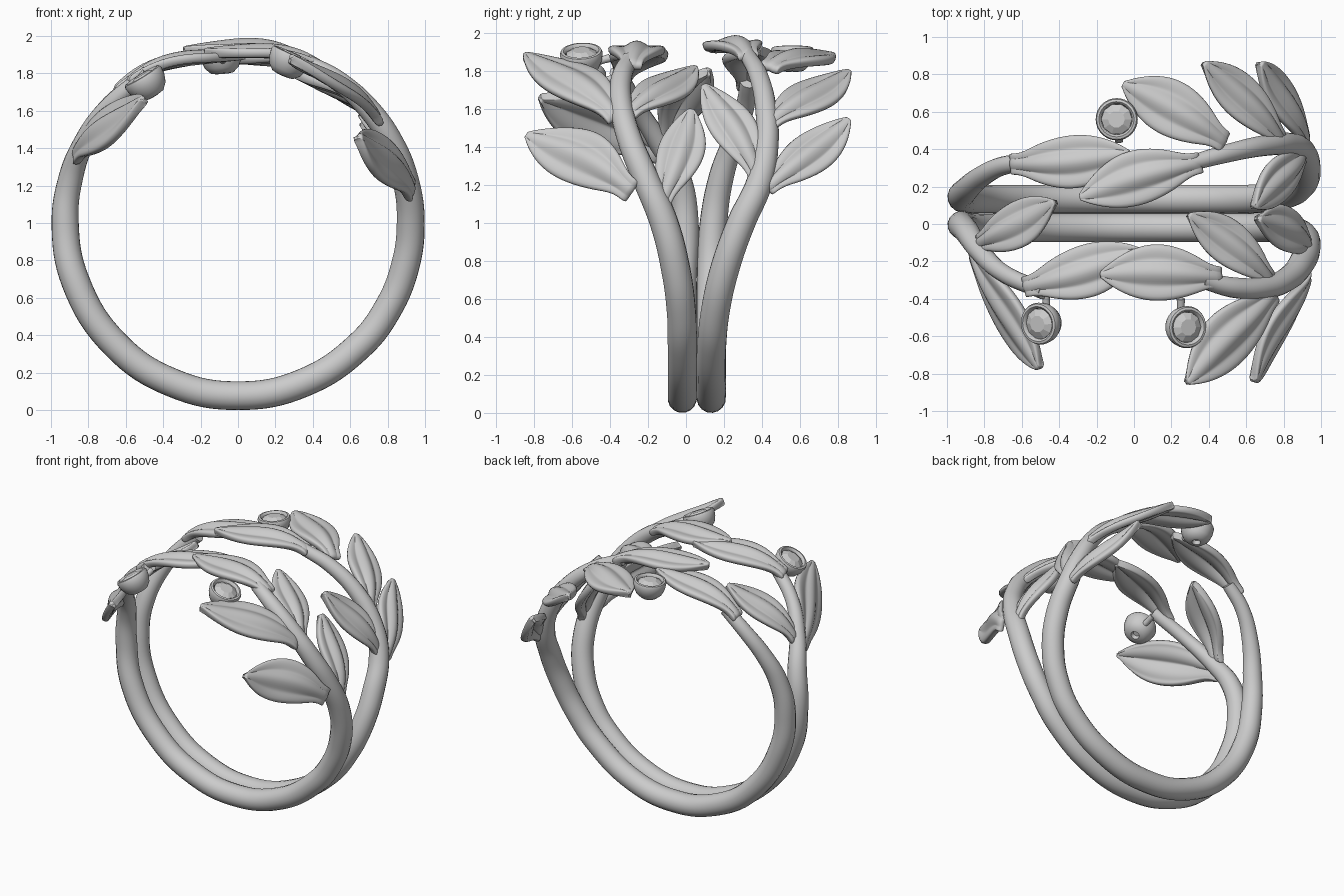
import bpy, bmesh, math
from mathutils import Vector

if "Cube" in bpy.data.objects:
    bpy.data.objects.remove(bpy.data.objects["Cube"])

R = 0.923          # centre-line radius of the ring, axis along y at z = 1


def smooth(ob, angle=40):
    bpy.ops.object.select_all(action='DESELECT')
    ob.select_set(True)
    bpy.context.view_layer.objects.active = ob
    bpy.ops.object.shade_smooth_by_angle(angle=math.radians(angle))


def on_ring(t, y, r):
    return Vector((r * math.sin(t), y, 1 - r * math.cos(t)))


def to_ring(p):
    # angle from the bottom in 0..2pi, so nothing wraps at the top
    return math.atan2(p[0], 1 - p[2]) % (2 * math.pi), p[1], math.hypot(p[0], p[2] - 1)


def tube(name, pts, radii):
    cu = bpy.data.curves.new(name, 'CURVE')
    cu.dimensions = '3D'
    cu.bevel_depth = 1
    cu.bevel_resolution = 6
    cu.use_fill_caps = True
    cu.resolution_u = 8
    sp = cu.splines.new('BEZIER')
    sp.bezier_points.add(len(pts) - 1)
    for b, p, r in zip(sp.bezier_points, pts, radii):
        b.co = p
        b.radius = r
        b.handle_left_type = b.handle_right_type = 'AUTO'
    ob = bpy.data.objects.new(name, cu)
    bpy.context.collection.objects.link(ob)
    bpy.ops.object.select_all(action='DESELECT')
    ob.select_set(True)
    bpy.context.view_layer.objects.active = ob
    bpy.ops.object.convert(target='MESH')
    smooth(bpy.context.object)


def band(name, path):
    # path rows: angle from the bottom (degrees), y, tube radius
    tube(name, [on_ring(math.radians(a), y, R + (0.077 - r) * 0.3) for a, y, r in path],
         [r for _, _, r in path])


def leaf(name, base, tip, width, tilt=0.0):
    # grid laid out on the unrolled ring surface, then wrapped round it
    t0, y0, r0 = to_ring(base)
    t1, y1, r1 = to_ring(tip)
    along = Vector(((t1 - t0) * R, y1 - y0))
    side = Vector((-along.y, along.x)).normalized()
    nv, nu = 18, 12
    bm = bmesh.new()
    rows = []
    for i in range(nv + 1):
        v = 1 - (1 - i / nv) ** 1.4          # denser rows at the rounded tip
        w = width / 2 * max(0.32 * (1 - v) + 0.08, max(0, math.sin(math.pi * v ** 1.12)) ** 0.78)
        fade = math.sin(math.pi * min(1, v * 0.95 + 0.03))
        row = []
        for j in range(nu + 1):
            u = 2 * j / nu - 1
            # raised midrib, grooves beside it, slightly drooping rims
            h = fade * (0.018 * math.cos(2.2 * math.pi * u) * (1 - 0.5 * abs(u)) - 0.03 * u * u)
            h += tilt * u * w + 0.012 * math.sin(2 * math.pi * v)
            s = along * v + side * (u * w + 0.02 * math.sin(math.pi * v))
            row.append(bm.verts.new(on_ring(t0 + s.x / R, y0 + s.y, r0 + (r1 - r0) * v + h)))
        rows.append(row)
    for a, b in zip(rows, rows[1:]):
        for j in range(nu):
            bm.faces.new((a[j], a[j + 1], b[j + 1], b[j]))
    bmesh.ops.recalc_face_normals(bm, faces=bm.faces)
    me = bpy.data.meshes.new(name)
    bm.to_mesh(me)
    bm.free()
    ob = bpy.data.objects.new(name, me)
    bpy.context.collection.objects.link(ob)
    so = ob.modifiers.new('thickness', 'SOLIDIFY')
    so.thickness = 0.05
    so.offset = 0
    su = ob.modifiers.new('round', 'SUBSURF')
    su.levels = su.render_levels = 1
    smooth(ob, 80)


def lathe(name, profile, n, loc, normal, angle):
    bm = bmesh.new()
    rings = [[bm.verts.new((r * math.cos(2 * math.pi * k / n), r * math.sin(2 * math.pi * k / n), z))
              for k in range(n)] for r, z in profile]
    for a, b in zip(rings, rings[1:]):
        for k in range(n):
            bm.faces.new((a[k], a[(k + 1) % n], b[(k + 1) % n], b[k]))
    bm.faces.new(rings[0][::-1])
    bm.faces.new(rings[-1])
    bmesh.ops.recalc_face_normals(bm, faces=bm.faces)
    me = bpy.data.meshes.new(name)
    bm.to_mesh(me)
    bm.free()
    ob = bpy.data.objects.new(name, me)
    bpy.context.collection.objects.link(ob)
    ob.location = loc
    ob.rotation_mode = 'QUATERNION'
    ob.rotation_quaternion = Vector((0, 0, 1)).rotation_difference(Vector(normal))
    smooth(ob, angle)


# Two bands that touch at the bottom and spread apart at the top
band('front_band', [(-149, -.36, .045), (-131, -.26, .047), (-118, -.15, .055), (-105, -.04, .066),
                    (-90, -.005, .073), (-70, -.02, .077), (-45, -.02, .077), (-22, -.02, .077),
                    (0, -.02, .077), (22, -.02, .077), (45, -.02, .077), (60, -.025, .077),
                    (75, -.055, .077), (90, -.115, .075), (105, -.215, .07), (118, -.295, .065),
                    (131, -.34, .06), (145, -.34, .055), (157, -.30, .045)])
band('back_band', [(-143, .33, .045), (-131, .31, .05), (-118, .25, .057), (-105, .185, .066),
                   (-90, .145, .073), (-70, .133, .077), (-45, .133, .077), (-22, .133, .077),
                   (0, .133, .077), (22, .133, .077), (45, .135, .077), (60, .155, .077),
                   (75, .205, .077), (90, .29, .075), (103, .385, .07), (116, .425, .062),
                   (131, .42, .056), (147, .38, .05), (161, .325, .042)])

# Leaves: base, tip, width, sideways tilt
leaves = [
    ('front_right_end_leaf', (.47, -.29, 1.82), (-.18, -.27, 1.91), .30),
    ('front_left_end_leaf', (-.59, -.34, 1.75), (.04, -.14, 1.90), .28),
    ('back_right_end_leaf', (.36, .33, 1.87), (-.29, .14, 1.92), .29),
    ('back_left_end_leaf', (-.66, .32, 1.70), (-.02, .38, 1.91), .28),
    ('back_upper_leaf', (.49, .43, 1.81), (-.06, .75, 1.88), .30),
    ('back_middle_leaf', (.79, .43, 1.52), (.37, .86, 1.79), .25),
    ('back_lower_leaf', (.92, .42, 1.18), (.67, .86, 1.54), .24),
    ('back_inner_leaf', (.90, .38, 1.24), (.64, .09, 1.72), .24),
    ('front_inner_upper_leaf', (.73, -.31, 1.57), (.29, .05, 1.81), .25),
    ('front_inner_lower_leaf', (.93, -.13, 1.10), (.66, .03, 1.59), .24),
    ('front_middle_leaf', (.75, -.36, 1.55), (.28, -.85, 1.88), .31),
    ('front_lower_leaf', (.93, -.28, 1.16), (.64, -.84, 1.46), .31, .3),
    ('left_outer_leaf', (-.87, -.12, 1.36), (-.50, -.77, 1.66), .31, -.3),
    ('left_inner_leaf', (-.83, -.11, 1.42), (-.42, .12, 1.80), .25),
]
for row in leaves:
    leaf(*row)

# Three faceted stones in round cups, each on a short stem
cup = [(.022, -.055), (.03, -.083), (.06, -.078), (.09, -.05), (.107, -.01), (.113, .03),
       (.107, .045), (.094, .048), (.083, .038), (.08, .01)]
stone = [(.03, -.03), (.083, .022), (.083, .03), (.045, .052)]
stones = [('back', (-.09, .56, 1.88), (-.08, 0, 1), (-.08, .44, 1.88)),
          ('front_right', (.27, -.55, 1.865), (.40, -.05, .9), (.25, -.40, 1.87)),
          ('front_left', (-.49, -.53, 1.75), (-.52, -.1, .85), (-.47, -.36, 1.77))]
for side, loc, normal, root in stones:
    lathe(side + '_cup', cup, 32, loc, normal, 50)
    lathe(side + '_stone', stone, 10, loc, normal, 5)
    low = Vector(loc).lerp(Vector(root), .5) - Vector(normal).normalized() * 0.02
    tube(side + '_stem', [low, low.lerp(Vector(root), .5), Vector(root)], [.022, .02, .022])
